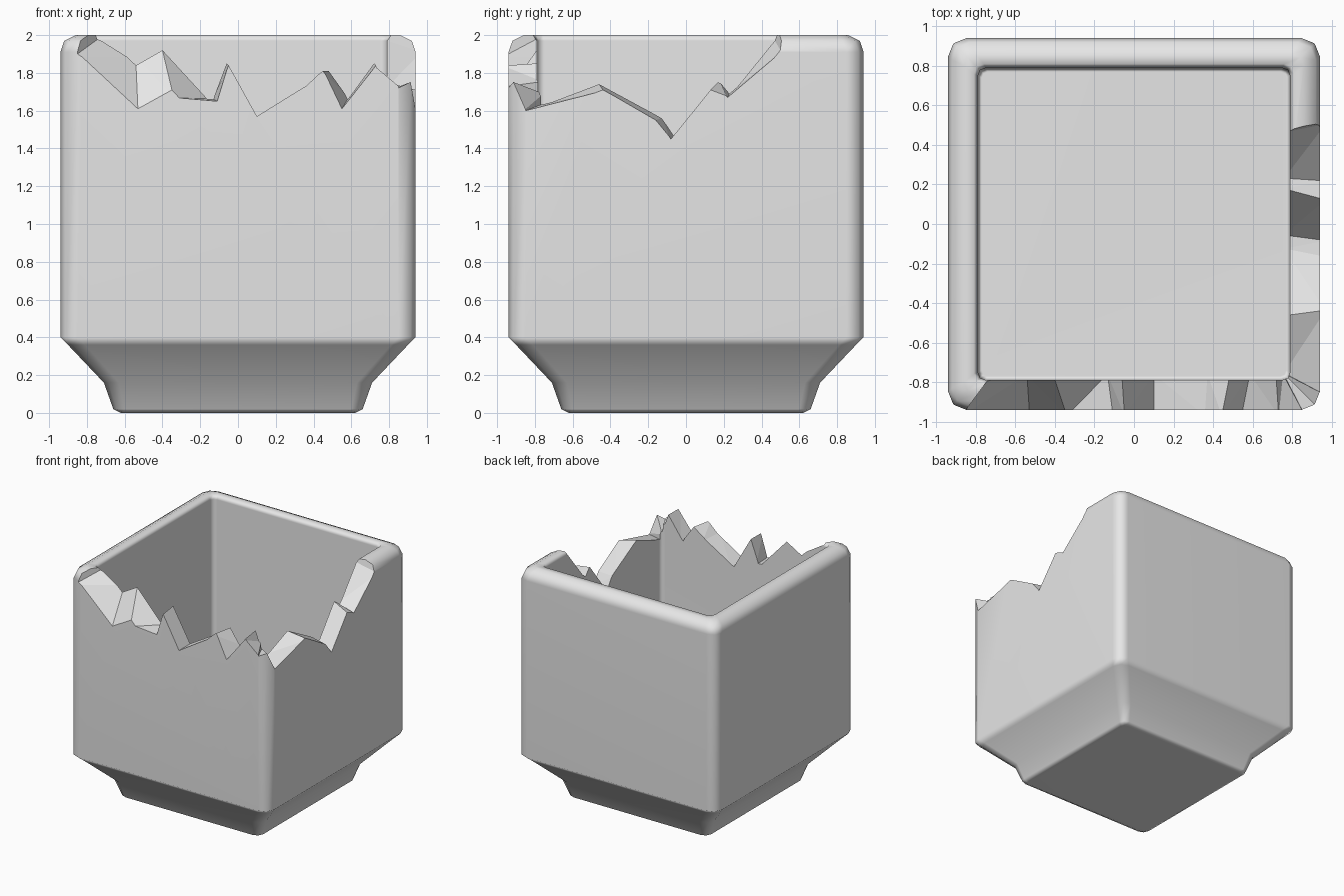
import bpy, bmesh
from mathutils import Vector

cube = bpy.data.objects.get("Cube")
if cube:
    bpy.data.objects.remove(cube, do_unlink=True)

stone = bpy.data.materials.new("plain_grey")
stone.use_nodes = True
grey = (0.8, 0.8, 0.8, 1)
stone.diffuse_color = grey
stone.node_tree.nodes["Principled BSDF"].inputs["Base Color"].default_value = grey


def make_object(name, bm, smooth):
    bmesh.ops.recalc_face_normals(bm, faces=bm.faces)
    for f in bm.faces:
        f.smooth = smooth
    mesh = bpy.data.meshes.new(name)
    bm.to_mesh(mesh)
    bm.free()
    mesh.materials.append(stone)
    obj = bpy.data.objects.new(name, mesh)
    bpy.context.collection.objects.link(obj)
    return obj


def rounded_square(bm, half, z, radius):
    """Ring of a square with two-step rounded corners."""
    a, b = half - radius, half - 0.29 * radius
    ring = []
    for sx, sy in ((1, 1), (-1, 1), (-1, -1), (1, -1)):
        corner = [(half, a), (b, b), (a, half)]
        if sx * sy < 0:
            corner.reverse()
        ring += [bm.verts.new((sx * x, sy * y, z)) for x, y in corner]
    return ring


def bridge(bm, first, second):
    n = len(first)
    for i in range(n):
        j = (i + 1) % n
        bm.faces.new((first[i], first[j], second[j], second[i]))


# Pot: foot, flared base, walls, rounded rim, inner walls, floor
profile = [(0.62, 0, 0.04), (0.66, 0.02, 0.06), (0.71, 0.16, 0.08),
           (0.90, 0.36, 0.09), (0.94, 0.40, 0.09), (0.94, 1.91, 0.09),
           (0.92, 1.97, 0.09), (0.86, 2, 0.06), (0.81, 2, 0.05),
           (0.79, 1.97, 0.04), (0.79, 0.42, 0.04), (0.77, 0.40, 0.03)]
bm = bmesh.new()
rings = [rounded_square(bm, *p) for p in profile]
for low, high in zip(rings, rings[1:]):
    bridge(bm, low, high)
bm.faces.new(rings[0])
bm.faces.new(rings[-1])
pot = make_object("pot", bm, True)

# Broken edge: outer position, outer height, inner position, inner height
front_break = [(-.85, 1.90, -.74, 1.98), (-.53, 1.61, -.54, 1.84),
               (-.35, 1.71, -.40, 1.92), (-.11, 1.65, -.13, 1.66),
               (-.05, 1.84, -.06, 1.85), (.10, 1.57, .10, 1.57),
               (.36, 1.73, .37, 1.73), (.45, 1.81, .48, 1.81),
               (.55, 1.61, .58, 1.66), (.73, 1.84, .72, 1.85),
               (.85, 1.73, .77, 1.75)]
right_break = [(-.85, 1.60, -.77, 1.63), (-.44, 1.71, -.46, 1.74),
               (-.16, 1.55, -.13, 1.56), (-.08, 1.45, -.06, 1.46),
               (.13, 1.71, .17, 1.75), (.22, 1.67, .23, 1.69),
               (.50, 1.92, .47, 1.97), (.53, 2.05, .50, 2.05)]
OUT, IN = 0.94, 0.79
pairs = [(Vector((a, -OUT, za)), Vector((b, -IN, zb))) for a, za, b, zb in front_break]
pairs.append((Vector((.91, -.91, 1.75)), Vector((.78, -.78, 1.70))))
pairs += [(Vector((OUT, a, za)), Vector((IN, b, zb))) for a, za, b, zb in right_break]

# Cutter: everything above the broken edge
bm = bmesh.new()
sections = []
for outer, inner in pairs:
    reach = (outer - inner) * 0.2
    o, i = outer + reach, inner - reach
    sections.append([bm.verts.new(p) for p in
                     (o, i, (i.x, i.y, 2.4), (o.x, o.y, 2.4))])
for s, t in zip(sections, sections[1:]):
    bridge(bm, s, t)
bm.faces.new(sections[0])
bm.faces.new(sections[-1])
bmesh.ops.triangulate(bm, faces=bm.faces)
cutter = make_object("break_cutter", bm, False)
cutter.hide_render = True

# Break the rim, keep the fracture faceted and the walls softly shaded
bpy.context.view_layer.objects.active = pot
cut = pot.modifiers.new("break", 'BOOLEAN')
cut.operation = 'DIFFERENCE'
cut.solver = 'EXACT'
cut.object = cutter
bpy.ops.object.modifier_apply(modifier=cut.name)
bpy.data.objects.remove(cutter, do_unlink=True)

bm = bmesh.new()
bm.from_mesh(pot.data)
for e in bm.edges:
    e.smooth = all(f.smooth for f in e.link_faces)
bm.to_mesh(pot.data)
bm.free()
normals = pot.modifiers.new("soft_edges", 'WEIGHTED_NORMAL')
normals.keep_sharp = True
